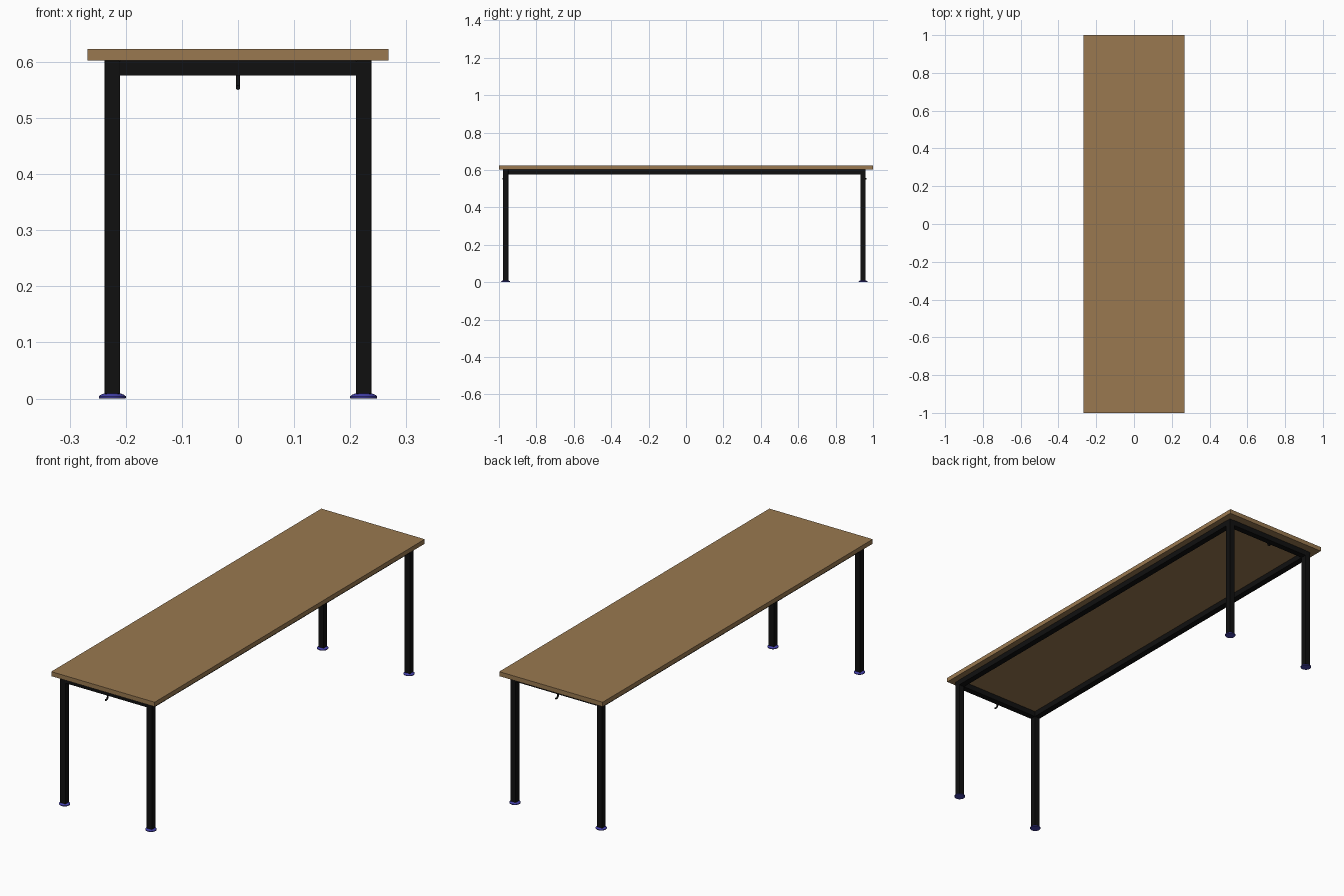
import bpy
import bmesh
import math
from mathutils import Matrix

cube = bpy.data.objects.get("Cube")
if cube:
    bpy.data.objects.remove(cube, do_unlink=True)


def material(name, rgb):
    m = bpy.data.materials.new(name)
    m.use_nodes = True
    m.diffuse_color = (*rgb, 1)
    m.node_tree.nodes["Principled BSDF"].inputs["Base Color"].default_value = (*rgb, 1)
    return m


WOOD = material("brown wood", (0.32, 0.19, 0.08))
BLACK = material("black metal", (0.005, 0.005, 0.005))
BLUE = material("blue plastic", (0.06, 0.055, 0.42))


def add_object(name, bm, mat):
    mesh = bpy.data.meshes.new(name)
    bm.to_mesh(mesh)
    bm.free()
    mesh.materials.append(mat)
    obj = bpy.data.objects.new(name, mesh)
    bpy.context.collection.objects.link(obj)
    return obj


def box(name, x, y, z, mat, bevel=0):
    """Box spanning the given (low, high) ranges."""
    spans = (x, y, z)
    centre = [(a + b) / 2 for a, b in spans]
    size = [b - a for a, b in spans]
    bm = bmesh.new()
    bmesh.ops.create_cube(bm, size=1, matrix=Matrix.Translation(centre) @ Matrix.Diagonal((*size, 1)))
    obj = add_object(name, bm, mat)
    if bevel:
        mod = obj.modifiers.new("rounded edges", "BEVEL")
        mod.width = bevel
        mod.segments = 2
    return obj


def foot(name, x, y):
    """Low round glide turned from a profile of (radius, height)."""
    profile = [(0, 0), (0.023, 0), (0.024, 0.001), (0.024, 0.004), (0.02, 0.007), (0.012, 0.01), (0, 0.01)]
    bm = bmesh.new()
    verts = [bm.verts.new((r, 0, z)) for r, z in profile]
    edges = [bm.edges.new(pair) for pair in zip(verts, verts[1:])]
    bmesh.ops.spin(bm, geom=verts + edges, cent=(0, 0, 0), axis=(0, 0, 1), angle=math.tau, steps=24)
    bmesh.ops.remove_doubles(bm, verts=bm.verts, dist=0.0001)
    bmesh.ops.recalc_face_normals(bm, faces=bm.faces)
    for f in bm.faces:
        f.smooth = True
    for e in bm.edges:
        e.smooth = e.calc_face_angle(0) < math.radians(35)
    obj = add_object(name, bm, BLUE)
    obj.location = (x, y, 0)


def hook(name, y, out):
    """Bent rod that hangs below an end rail and points outward."""
    curve = bpy.data.curves.new(name, "CURVE")
    curve.dimensions = "3D"
    curve.bevel_depth = 0.004
    curve.bevel_resolution = 2
    curve.use_fill_caps = True
    path = [(0, 0.58), (0, 0.564), (0.003, 0.557), (0.009, 0.554), (0.017, 0.554)]
    spline = curve.splines.new("POLY")
    spline.points.add(len(path) - 1)
    for point, (offset, z) in zip(spline.points, path):
        point.co = (0, y + out * offset, z, 1)
    curve.materials.append(BLACK)
    obj = bpy.data.objects.new(name, curve)
    bpy.context.collection.objects.link(obj)


# Tabletop
TOP_Z = 0.602
box("tabletop", (-0.268, 0.268), (-1, 1), (TOP_Z, 0.623), WOOD)

# Steel frame: legs and rails centred on these lines
HALF = 0.014
LEG_X = 0.224
ENDS = {"front": (-0.964, -1), "back": (0.947, 1)}
SIDES = {"left": LEG_X, "right": -LEG_X}
RAIL_Z = (0.576, TOP_Z)

for end, (y, out) in ENDS.items():
    for side, x in SIDES.items():
        box(f"{end}_{side}_leg", (x - HALF, x + HALF), (y - HALF, y + HALF), (0.008, TOP_Z), BLACK, 0.002)
        foot(f"{end}_{side}_foot", x, y)
    box(f"{end}_rail", (HALF - LEG_X, LEG_X - HALF), (y - HALF, y + HALF), RAIL_Z, BLACK)
    hook(f"{end}_hook", y, out)

for side, x in SIDES.items():
    span = (ENDS["front"][0] + HALF, ENDS["back"][0] - HALF)
    box(f"{side}_rail", (x - HALF, x + HALF), span, RAIL_Z, BLACK)
